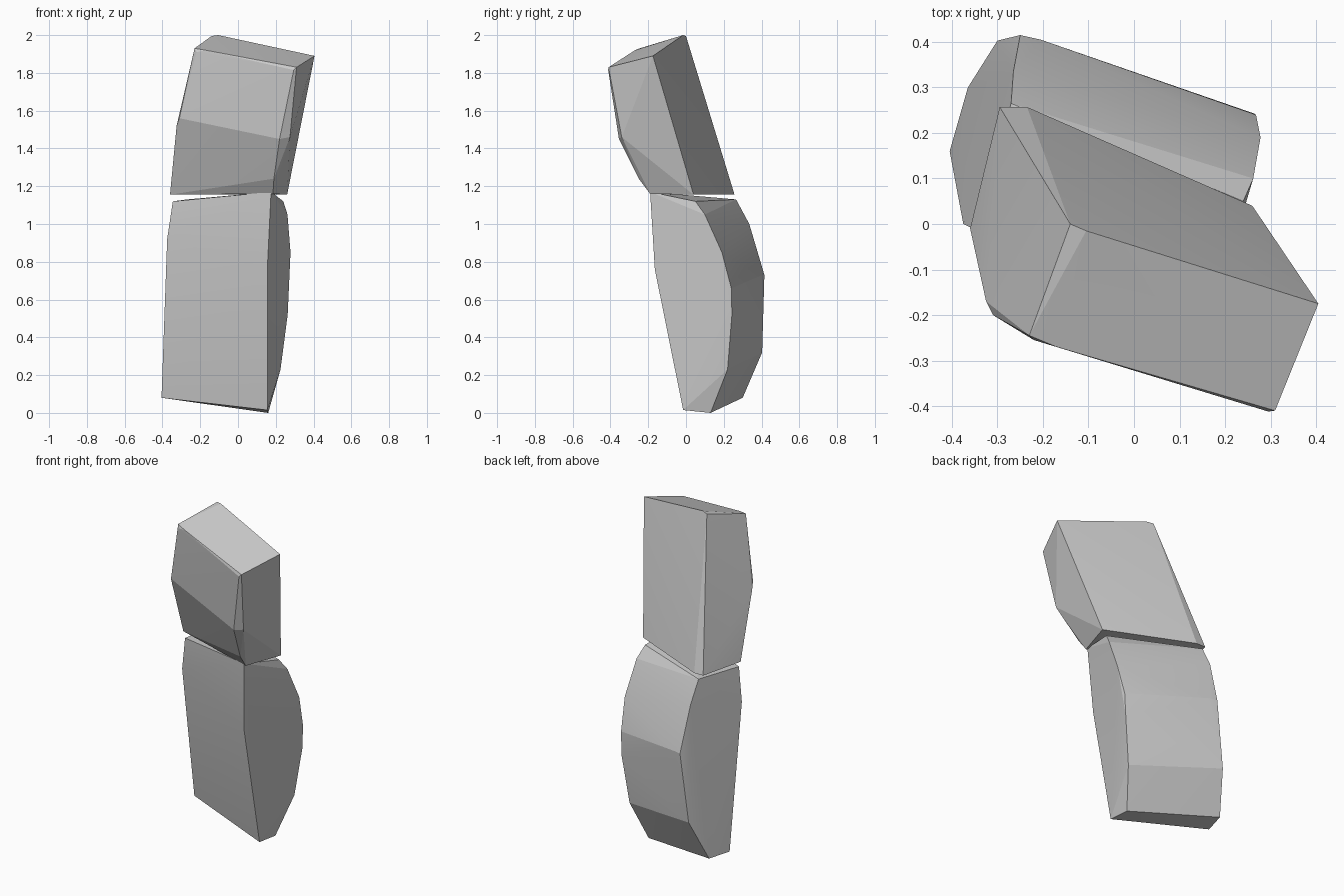
import bpy, bmesh
from math import radians


def hull_block(name, left_end, right_end):
    """Convex faceted block stretched between two end outlines."""
    bm = bmesh.new()
    for p in left_end + right_end:
        bm.verts.new(p)
    res = bmesh.ops.convex_hull(bm, input=bm.verts[:])
    loose = [v for v in bm.verts if not v.link_faces]
    bmesh.ops.delete(bm, geom=loose, context='VERTS')
    bmesh.ops.recalc_face_normals(bm, faces=bm.faces[:])
    me = bpy.data.meshes.new(name)
    bm.to_mesh(me)
    bm.free()
    ob = bpy.data.objects.new(name, me)
    bpy.context.collection.objects.link(ob)
    bpy.ops.object.select_all(action='DESELECT')
    ob.select_set(True)
    bpy.context.view_layer.objects.active = ob
    bpy.ops.object.shade_smooth_by_angle(angle=radians(10))
    return ob


# Upper segment: flat sloping back, folded front, tilted top
hull_block(
    "upper_segment",
    [(-0.14, 0.0, 1.995), (-0.105, -0.015, 2.0), (-0.23, -0.245, 1.93),
     (-0.22, -0.255, 1.91), (-0.17, -0.27, 1.92), (-0.31, -0.20, 1.56),
     (-0.325, -0.17, 1.52), (-0.36, -0.01, 1.155), (-0.295, 0.257, 1.155),
     (-0.235, 0.257, 1.155)],
    [(0.405, -0.175, 1.89), (0.31, -0.41, 1.83), (0.295, -0.412, 1.815),
     (0.22, -0.355, 1.45), (0.275, -0.34, 1.46), (0.19, -0.25, 1.24),
     (0.185, -0.19, 1.16), (0.26, 0.04, 1.155)])

# Lower segment: flat front, rounded faceted back
hull_block(
    "lower_segment",
    [(-0.345, -0.015, 1.12), (-0.375, 0.0, 0.92), (-0.405, 0.16, 0.08),
     (-0.365, 0.30, 0.08), (-0.30, 0.403, 0.32), (-0.25, 0.415, 0.73),
     (-0.205, 0.405, 0.73), (-0.265, 0.335, 1.0), (-0.27, 0.265, 1.13)],
    [(0.175, -0.19, 1.17), (0.155, -0.165, 0.76), (0.155, -0.015, 0.015),
     (0.16, 0.13, 0.0), (0.225, 0.22, 0.23), (0.263, 0.243, 0.52),
     (0.268, 0.24, 0.66), (0.278, 0.19, 0.85), (0.262, 0.10, 1.05),
     (0.24, 0.05, 1.12)])
